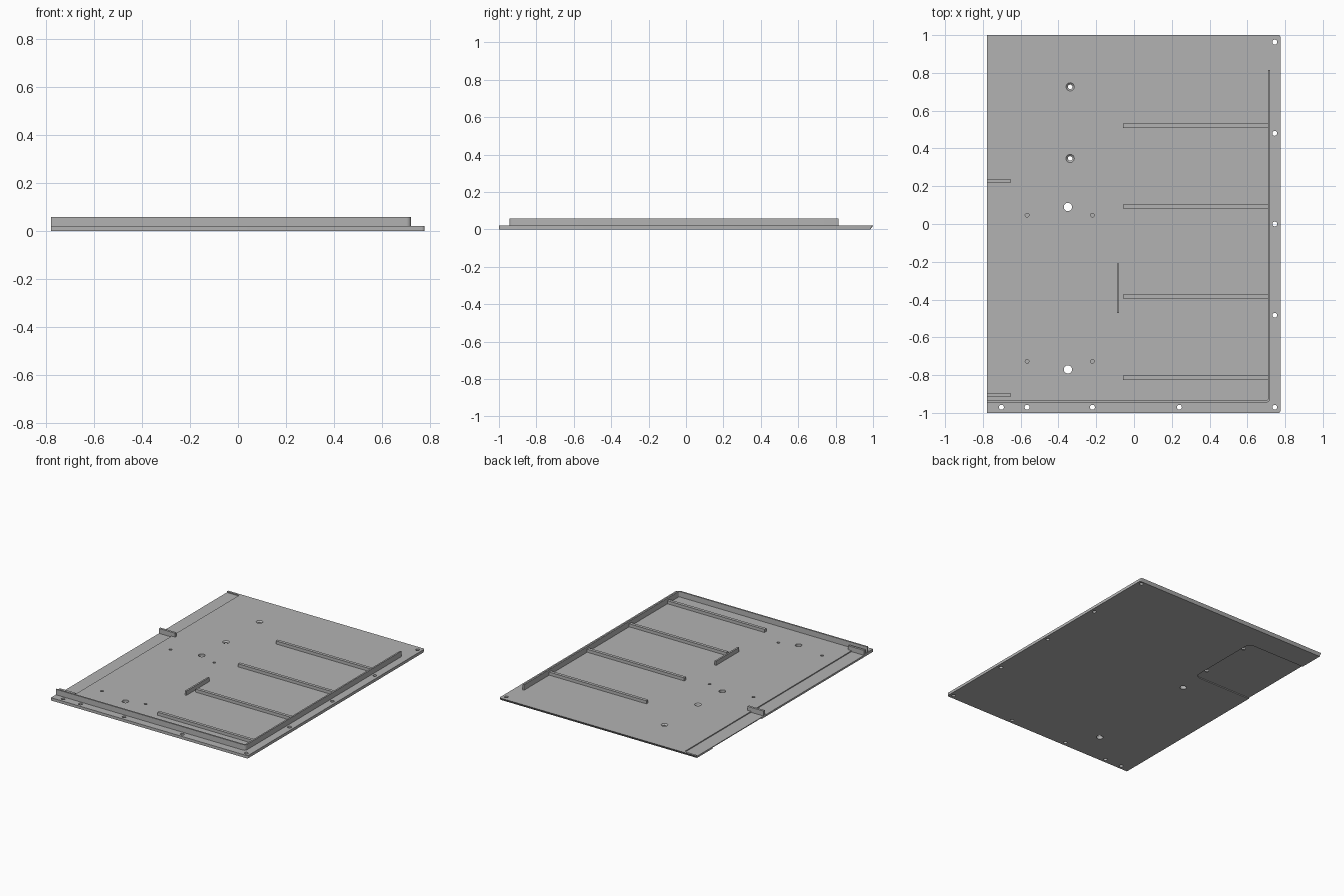
import bpy, bmesh, math
from mathutils import Matrix

if "Cube" in bpy.data.objects:
    bpy.data.objects.remove(bpy.data.objects["Cube"])

grey = bpy.data.materials.new("mid grey")
grey.diffuse_color = (0.45, 0.45, 0.45, 1)
grey.use_nodes = True
grey.node_tree.nodes["Principled BSDF"].inputs["Base Color"].default_value = grey.diffuse_color

X0, X1, TOP = -0.778, 0.776, 0.02      # plate sides and top surface


def add_object(name, bm):
    bmesh.ops.recalc_face_normals(bm, faces=bm.faces)
    mesh = bpy.data.meshes.new(name)
    bm.to_mesh(mesh)
    bm.free()
    mesh.materials.append(grey)
    ob = bpy.data.objects.new(name, mesh)
    bpy.context.collection.objects.link(ob)
    return ob


def add_prism(bm, outline, z0, z1):
    """Extrude a flat outline of (x, y) points from z0 to z1."""
    face = bm.faces.new([bm.verts.new((x, y, z0)) for x, y in outline])
    new = bmesh.ops.extrude_face_region(bm, geom=[face])["geom"]
    for v in new:
        if isinstance(v, bmesh.types.BMVert):
            v.co.z = z1


def rect(x0, x1, y0, y1, radii=(0, 0, 0, 0), steps=5):
    """Rectangle outline; corner radii in order: front left, front right, back right, back left."""
    pts = []
    corners = [(x0, y0, 1, 1), (x1, y0, -1, 1), (x1, y1, -1, -1), (x0, y1, 1, -1)]
    for i, ((x, y, sx, sy), r) in enumerate(zip(corners, radii)):
        if r == 0:
            pts.append((x, y))
            continue
        for k in range(steps + 1):
            a = math.pi * (1 + i / 2) + math.pi / 2 * k / steps
            pts.append((x + sx * r + r * math.cos(a), y + sy * r + r * math.sin(a)))
    return pts


def add_cone(bm, x, y, z0, z1, r0, r1):
    bmesh.ops.create_cone(bm, cap_ends=True, segments=24, radius1=r0, radius2=r1,
                          depth=z1 - z0, matrix=Matrix.Translation((x, y, (z0 + z1) / 2)))


def bar(name, x0, x1, y0, y1, z0, z1):
    bm = bmesh.new()
    add_prism(bm, rect(x0, x1, y0, y1), z0, z1)
    return add_object(name, bm)


def cut(target, name, bm):
    """Subtract the given solid and discard the cutter."""
    cutter = add_object(name, bm)
    mod = target.modifiers.new(name, 'BOOLEAN')
    mod.operation, mod.solver, mod.object = 'DIFFERENCE', 'EXACT', cutter
    bpy.context.view_layer.objects.active = target
    bpy.ops.object.modifier_apply(modifier=name)
    bpy.data.objects.remove(cutter)


# Base plate, with its lower back edge chamfered
bm = bmesh.new()
add_prism(bm, rect(X0, X1, -1, 1, (0, 0.012, 0.012, 0)), 0, TOP)
for v in bm.verts:
    if v.co.z < 0.001 and v.co.y > 0.986:
        v.co.y = 0.986
plate = add_object("base_plate", bm)

# Shallow recesses: strip on the upper left edge, pocket underneath
bm = bmesh.new()
add_prism(bm, rect(-0.9, -0.679, -0.905, 0.985, (0, 0, 0.012, 0)), 0.013, 0.1)
add_prism(bm, rect(-0.9, -0.315, 0.255, 0.81, (0, 0.04, 0.04, 0)), -0.1, 0.007)
cut(plate, "recesses", bm)

# Screw holes along the edges, two larger holes, four blind pilot holes
bm = bmesh.new()
edge_holes = [(0.745, y) for y in (0.963, 0.48, 0, -0.483, -0.97)]
edge_holes += [(x, -0.97) for x in (0.24, -0.22, -0.566, -0.702)]
for x, y in edge_holes:
    add_cone(bm, x, y, -0.1, 0.1, 0.013, 0.013)
for y in (0.09, -0.77):
    add_cone(bm, -0.35, y, -0.1, 0.1, 0.022, 0.022)
for x in (-0.566, -0.22):
    for y in (0.047, -0.727):
        add_cone(bm, x, y, 0.008, 0.1, 0.01, 0.01)
cut(plate, "holes", bm)

# Two countersunk holes above the pocket
for y in (0.726, 0.347):
    bm = bmesh.new()
    add_cone(bm, -0.338, y, -0.1, 0.1, 0.012, 0.012)
    cut(plate, "through_hole", bm)
    bm = bmesh.new()
    add_cone(bm, -0.338, y, 0.011, 0.029, 0.012, 0.032)
    cut(plate, "countersink", bm)

# Lip along the front and right, with a rounded corner
outer = rect(X0, 0.72, -0.945, 0.815, (0, 0.02, 0, 0))
inner = rect(X0, 0.709, -0.934, 0.815, (0, 0.009, 0, 0))
bm = bmesh.new()
add_prism(bm, outer[:-1] + inner[-2:0:-1] + inner[:1], TOP - 0.002, 0.059)
add_object("edge_lip", bm)

# Stiffening ribs reaching in from the right lip
for y in (0.52, 0.092, -0.383, -0.814):
    bar("rib", -0.058, 0.712, y - 0.011, y + 0.011, TOP - 0.002, 0.042)

# Short upright stop and two cross bars over the recessed strip
bar("center_stop", -0.091, -0.079, -0.47, -0.21, TOP - 0.002, 0.05)
for y in (0.228, -0.906):
    bar("strip_bar", X0, -0.65, y - 0.008, y + 0.008, 0.011, 0.048)

# Smooth the hole walls and keep edges sharp
for ob in bpy.context.scene.objects:
    ob.select_set(True)
bpy.context.view_layer.objects.active = plate
bpy.ops.object.shade_smooth_by_angle(angle=math.radians(30))
